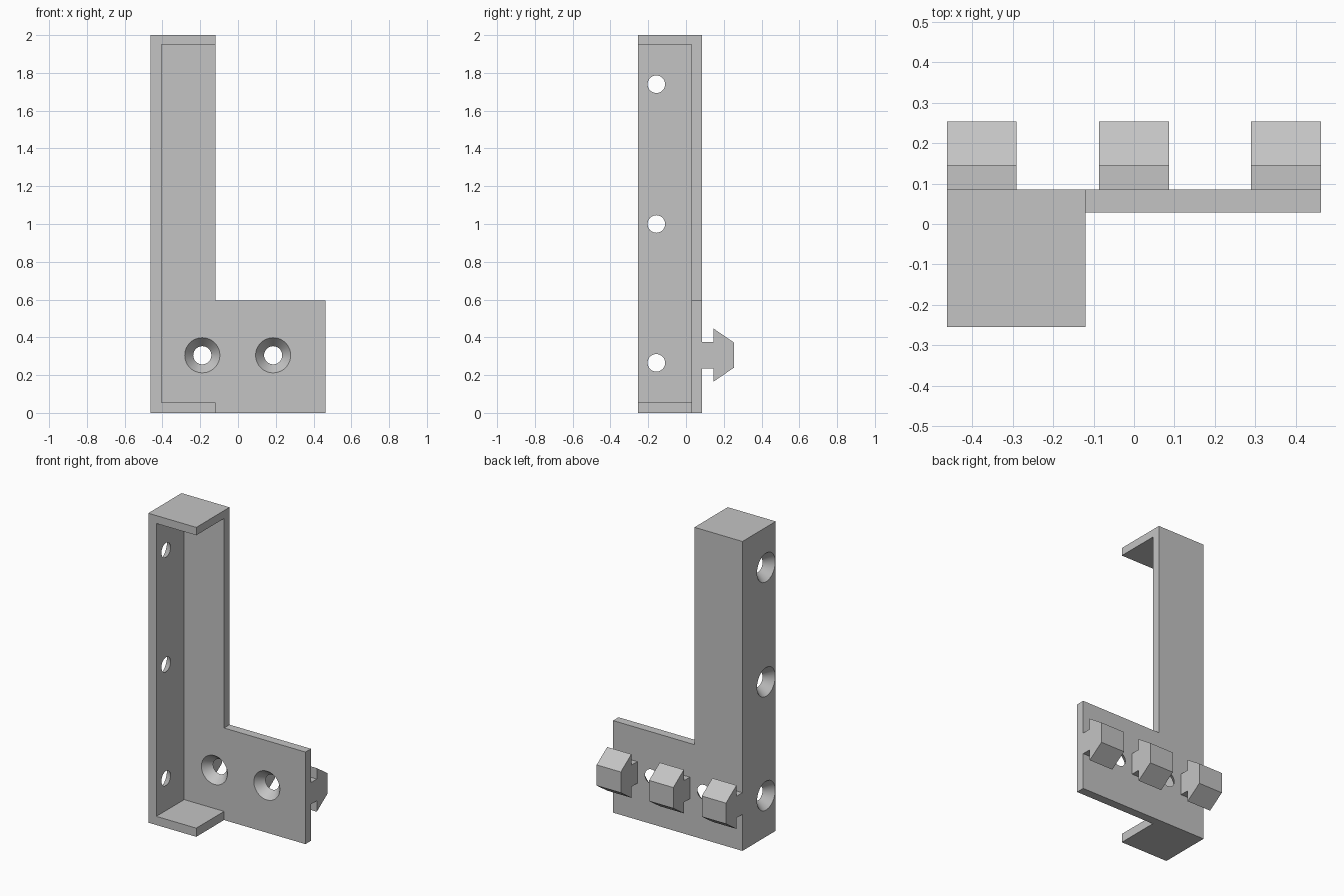
import bpy, bmesh
from math import pi, radians
from mathutils import Matrix

old = bpy.data.objects.get("Cube")
if old:
    bpy.data.objects.remove(old, do_unlink=True)

GREY = (0.55, 0.55, 0.55, 1)
grey = bpy.data.materials.new("plain grey")
grey.use_nodes = True
grey.diffuse_color = GREY
grey.node_tree.nodes["Principled BSDF"].inputs["Base Color"].default_value = GREY


def add_object(name, bm):
    bmesh.ops.recalc_face_normals(bm, faces=bm.faces)
    mesh = bpy.data.meshes.new(name)
    bm.to_mesh(mesh)
    bm.free()
    mesh.materials.append(grey)
    obj = bpy.data.objects.new(name, mesh)
    bpy.context.collection.objects.link(obj)
    return obj


def prism(name, points, axis, start, end):
    """Extrude a flat outline along x (points are y, z) or y (points are x, z)."""
    bm = bmesh.new()
    place = (lambda a, b: (start, a, b)) if axis == "x" else (lambda a, b: (a, start, b))
    face = bm.faces.new([bm.verts.new(place(a, b)) for a, b in points])
    top = bmesh.ops.extrude_face_region(bm, geom=[face])["geom"]
    step = (end - start, 0, 0) if axis == "x" else (0, end - start, 0)
    bmesh.ops.translate(bm, vec=step, verts=[v for v in top if isinstance(v, bmesh.types.BMVert)])
    return add_object(name, bm)


def rect(a0, a1, b0, b1):
    return [(a0, b0), (a1, b0), (a1, b1), (a0, b1)]


def combine(target, tool, operation):
    mod = target.modifiers.new(operation.lower(), "BOOLEAN")
    mod.operation, mod.object, mod.solver = operation, tool, "EXACT"
    bpy.context.view_layer.objects.active = target
    bpy.ops.object.modifier_apply(modifier=mod.name)
    bpy.data.objects.remove(tool, do_unlink=True)


LEFT, RIGHT, STEP = -0.463, 0.462, -0.12      # x limits
FRONT, INNER, BACK = -0.255, 0.029, 0.085     # y limits
WALL = 0.056
BORE, SINK = 0.048, 0.093                     # countersunk hole radii


def countersink(target, center, rotation):
    """Cone cut through a wall, wide end outward, overshooting both faces."""
    over = 0.01
    slope = (SINK - BORE) / WALL * over
    bm = bmesh.new()
    bmesh.ops.create_cone(bm, cap_ends=True, segments=48, radius1=SINK + slope,
                          radius2=BORE - slope, depth=WALL + 2 * over,
                          matrix=Matrix.Translation(center) @ rotation)
    combine(target, add_object("hole_cutter", bm), "DIFFERENCE")


# Upright channel, open at the front and the inner side
bracket = prism("bracket", rect(FRONT, BACK, 0, 2), "x", LEFT, STEP)
combine(bracket, prism("cavity", rect(FRONT - 0.1, INNER, WALL, 2 - WALL + 0.005),
                       "x", LEFT + WALL + 0.002, STEP + 0.1), "DIFFERENCE")

# Low mounting plate flush with the channel's back wall
combine(bracket, prism("plate", rect(STEP - 0.1, RIGHT, 0, 0.595), "y", INNER, BACK), "UNION")

# Countersunk screw holes: three in the side wall, two in the plate
for z in (0.265, 1.0, 1.74):
    countersink(bracket, (LEFT + WALL / 2, -0.157, z), Matrix.Rotation(pi / 2, 4, "Y"))
for x in (-0.189, 0.186):
    countersink(bracket, (x, (INNER + BACK) / 2, 0.305), Matrix.Rotation(-pi / 2, 4, "X"))

# Arrow-shaped snap clips along the back
half = [(BACK - 0.01, 0.07), (0.145, 0.07), (0.145, 0.141), (0.253, 0.067)]
outline = [(y, 0.306 - h) for y, h in half] + [(y, 0.306 + h) for y, h in reversed(half)]
width = 0.173
clips = [("right_clip", LEFT), ("middle_clip", -width / 2), ("left_clip", RIGHT - width)]
for name, x in clips:
    clip = prism(name, outline, "x", x, x + width)
    combine(bracket, clip, "UNION")

# Smooth hole walls, sharp edges elsewhere
bpy.ops.object.select_all(action="DESELECT")
bracket.select_set(True)
bpy.context.view_layer.objects.active = bracket
bpy.ops.object.shade_smooth_by_angle(angle=radians(30))
